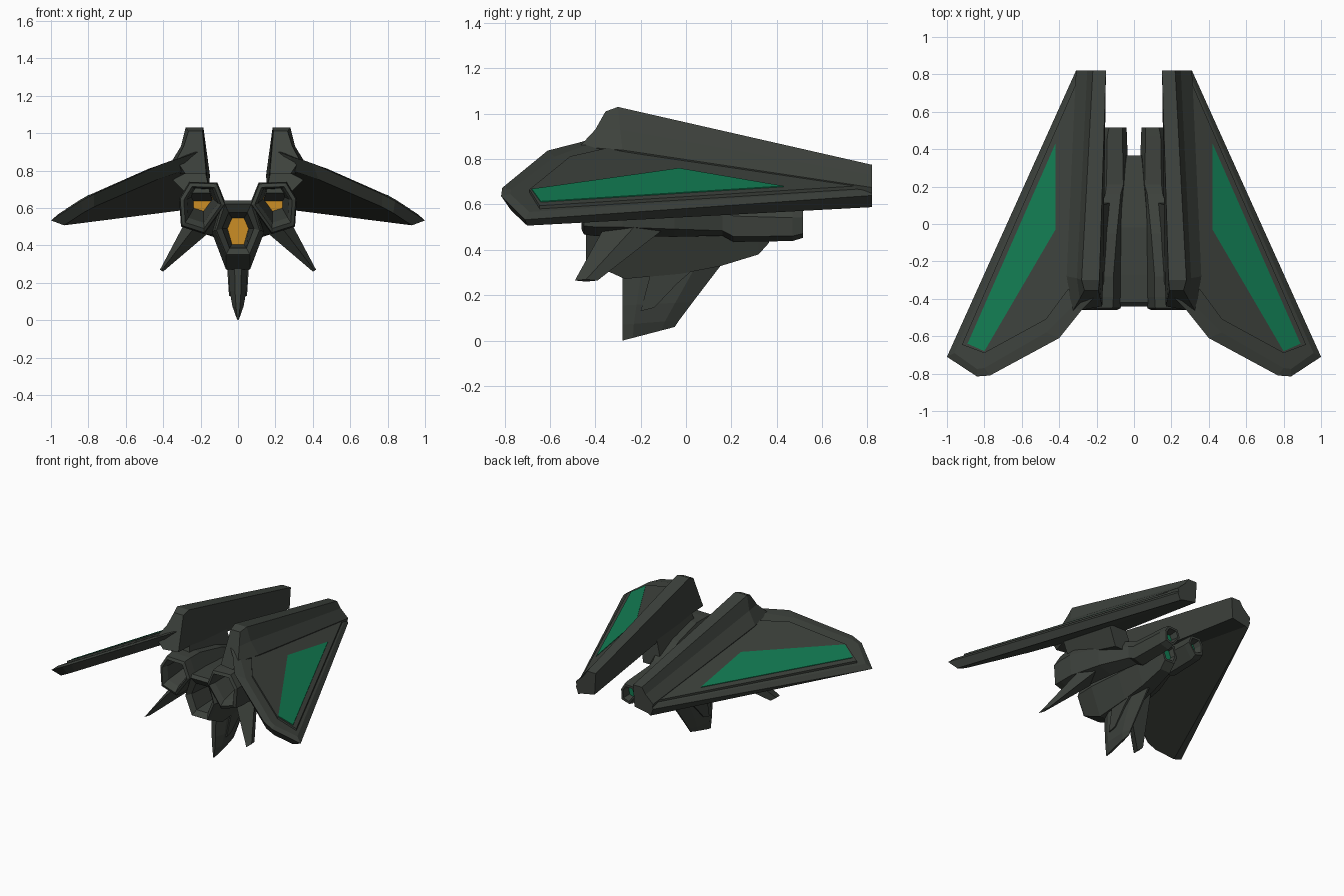
import bpy, bmesh


def material(name, rgb):
    m = bpy.data.materials.new(name)
    m.diffuse_color = (*rgb, 1)
    return m


HULL = material("dark hull grey", (0.046, 0.053, 0.045))
GREEN = material("emerald green", (0.006, 0.20, 0.085))
ORANGE = material("amber", (0.60, 0.27, 0.018))


def loft(name, rings, mats=(HULL,), mirror=True, caps=(0, 0)):
    """Skin equal-length rings of 3D points; caps gives end-face material slots."""
    bm = bmesh.new()
    loops = [[bm.verts.new(p) for p in ring] for ring in rings]
    n = len(loops[0])
    for a, b in zip(loops, loops[1:]):
        for i in range(n):
            j = (i + 1) % n
            bm.faces.new((a[i], a[j], b[j], b[i]))
    bm.faces.new(loops[0]).material_index = caps[0]
    bm.faces.new(loops[-1]).material_index = caps[1]
    bmesh.ops.recalc_face_normals(bm, faces=bm.faces)
    me = bpy.data.meshes.new(name)
    bm.to_mesh(me)
    bm.free()
    for m in mats:
        me.materials.append(m)
    ob = bpy.data.objects.new(name, me)
    bpy.context.collection.objects.link(ob)
    if mirror:
        ob.modifiers.new("mirror", 'MIRROR').use_mirror_merge = False
    return ob


def on_wing(pts, offset):
    """Drop a plan outline onto the tilted wing plane."""
    return [(x, y, 0.757 - 0.536 * (x - 0.42) - 0.172 * (y + 0.03) + offset)
            for x, y in pts]


# Wing slab with bevelled rim
wing_low = [(.16, .82), (.29, .82), (.93, -.70), (.83, -.77), (.77, -.775),
            (.43, -.57), (.30, -.42), (.18, -.33)]
wing_rim = [(.16, .82), (.31, .82), (1, -.71), (.84, -.815), (.77, -.81),
            (.40, -.61), (.28, -.46), (.18, -.36)]
wing_top = [(.16, .82), (.29, .82), (.96, -.69), (.84, -.775), (.80, -.77),
            (.47, -.58), (.33, -.44), (.18, -.33)]
loft("wing", [on_wing(wing_low, -.092), on_wing(wing_rim, -.03),
              on_wing(wing_top, -.014)])

# Raised upper panel and its green inlay
panel = [(.22, .82), (.28, .82), (.92, -.645), (.80, -.69), (.47, -.51),
         (.30, -.28), (.24, -.27)]
loft("wing_panel", [on_wing(panel, -.03), on_wing(panel, 0)])
inlay = [(.42, .43), (.42, -.03), (.80, -.68), (.89, -.64)]
loft("wing_green_inlay", [on_wing(inlay, -.003), on_wing(inlay, .004)], (GREEN,))

# Upright spine along the inner edge of each wing
loft("wing_spine", [
    [(.19, -.355, 1.01), (.265, -.355, 1.01), (.29, -.40, .93),
     (.33, -.47, .855), (.28, -.46, .78), (.17, -.44, .78)],
    [(.185, -.30, 1.03), (.28, -.30, 1.03), (.305, -.29, .93),
     (.36, -.28, .84), (.33, -.30, .78), (.165, -.30, .78)],
    [(.15, .82, .775), (.22, .82, .775), (.25, .82, .73),
     (.31, .82, .675), (.29, .82, .595), (.16, .82, .62)]])

# Pylon joining wing and side pod
loft("wing_pylon", [
    [(.15, -.34, .68), (.28, -.34, .68), (.26, .12, .56), (.11, .12, .56)],
    [(.18, -.30, .82), (.36, -.30, .76), (.30, .10, .74), (.17, .10, .77)]])

# Side pods: recessed amber intake in front, green nozzle behind
pod_shape = [(-.08, .125), (.07, .13), (.125, .04), (.115, -.11),
             (-.01, -.15), (-.125, .01)]
pod_stages = [(-.18, .188, .645, .42), (-.42, .19, .62, .66), (-.46, .19, .61, .80),
              (-.45, .19, .61, .95), (-.39, .19, .61, 1), (-.28, .19, .61, 1),
              (-.05, .16, .585, .85), (.16, .115, .545, .55), (.21, .105, .525, .60),
              (.47, .105, .52, .54), (.515, .10, .525, .48), (.515, .10, .525, .36),
              (.46, .10, .525, .28)]
loft("side_pod", [[(cx + s * x, y, cz + s * z) for x, z in pod_shape]
                  for y, cx, cz, s in pod_stages],
     (HULL, ORANGE, GREEN), caps=(1, 2))


# Centre hull: (y, top z, top half, mid z, mid half, bottom z, bottom half)
def hull_ring(y, tz, tw, mz, mw, bz, bw):
    return [(tw, y, tz), (mw, y, mz), (bw, y, bz),
            (-bw, y, bz), (-mw, y, mz), (-tw, y, tz)]


loft("centre_hull", [hull_ring(*s) for s in (
    (-.16, .545, .032, .49, .056, .405, .032),
    (-.41, .575, .05, .49, .085, .385, .045),
    (-.44, .62, .07, .48, .115, .352, .062),
    (-.42, .64, .08, .48, .125, .340, .065),
    (-.27, .64, .085, .47, .14, .272, .065),
    (-.02, .63, .075, .47, .12, .295, .06),
    (.15, .60, .06, .48, .10, .328, .05),
    (.32, .57, .045, .48, .065, .38, .04),
    (.365, .56, .04, .48, .06, .43, .04),
    (.365, .545, .028, .49, .045, .445, .028),
    (.33, .535, .022, .49, .038, .455, .022))],
    (HULL, ORANGE, GREEN), mirror=False, caps=(1, 2))


# Belly fin: blade sections from hull down to the tip
def blade(y0, y1, z0, z1, w):
    ring = [(.35, 0), (1, .2), (.8, .75), (.1, 1)]
    half = [(w * k, y0 + (y1 - y0) * t, z0 + (z1 - z0) * t) for k, t in ring]
    return half + [(-x, y, z) for x, y, z in reversed(half)]


loft("belly_fin", [blade(-.28, .16, .34, .34, .055),
                   blade(-.28, .03, .155, .17, .045),
                   blade(-.28, -.03, .07, .09, .03),
                   blade(-.28, -.05, 0, .06, .008)], mirror=False)

# Raised plate on each flank of the belly fin
loft("belly_fin_plate", [[(x + dx, y, z) for x, y, z in (
    (.042, -.20, .13), (.04, -.14, .145), (.048, -.04, .25),
    (.052, .04, .32), (.055, -.15, .32))] for dx in (-.02, .006)])

# Forward-swept lower fins under the side pods
loft("lower_fin", [
    [(.23, -.36, .50), (.29, -.22, .51), (.23, -.10, .49), (.165, -.25, .46)],
    [(.41, -.49, .265), (.417, -.44, .27), (.405, -.39, .265), (.40, -.44, .26)]])
